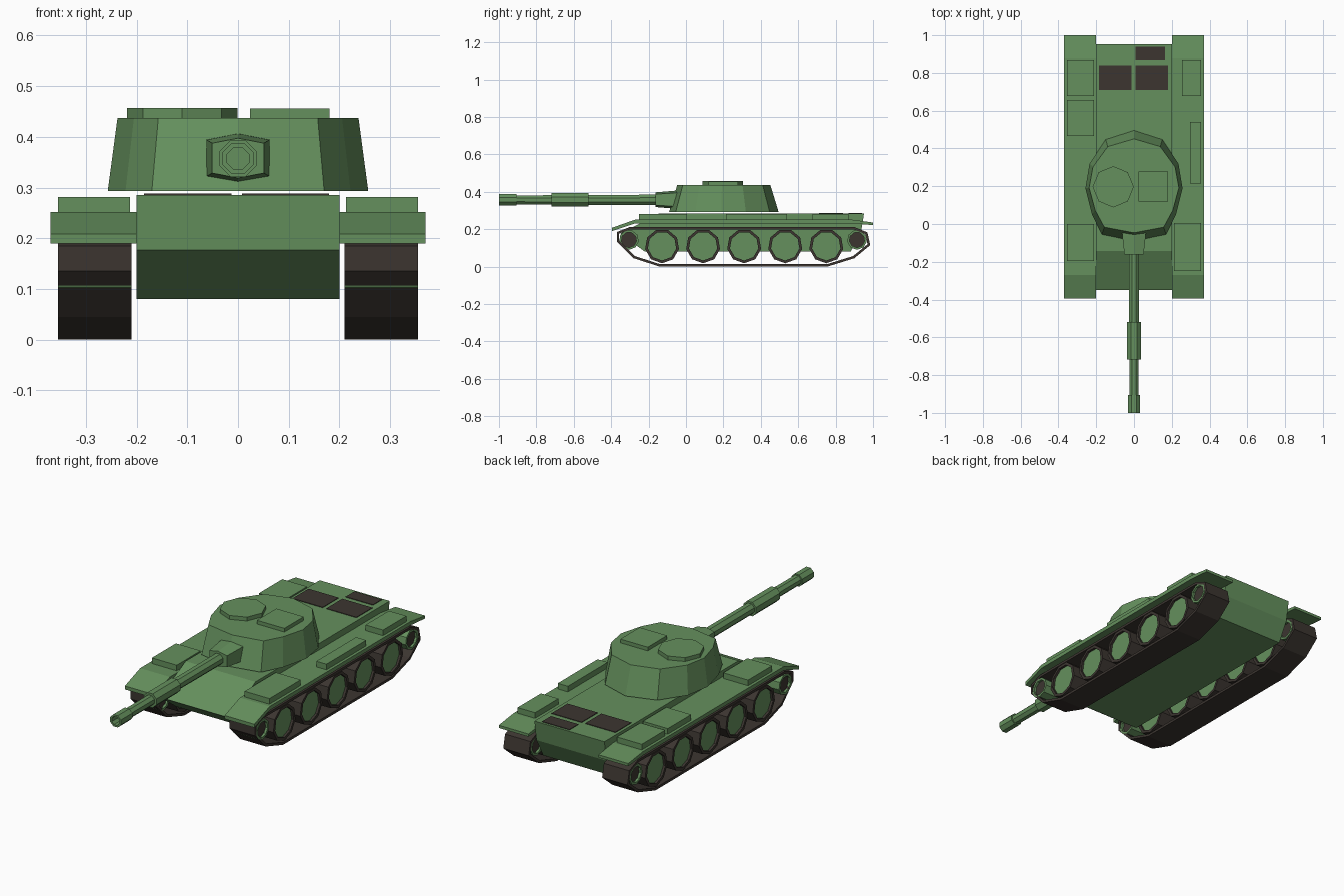
import bpy, bmesh
from math import sin, cos, pi, radians
from mathutils import Vector

if "Cube" in bpy.data.objects:
    bpy.data.objects.remove(bpy.data.objects["Cube"])


def material(name, rgb):
    m = bpy.data.materials.new(name)
    m.diffuse_color = (*rgb, 1)
    m.use_nodes = True
    m.node_tree.nodes["Principled BSDF"].inputs["Base Color"].default_value = m.diffuse_color
    return m


GREEN = material("green_paint", (0.13, 0.28, 0.11))
DARK = material("dark_metal", (0.045, 0.036, 0.03))


def loft(name, rings, mat, cap=True, closed=False):
    """Skin a list of equally sized point rings; cap the ends or close into a loop."""
    bm = bmesh.new()
    vs = [[bm.verts.new(p) for p in r] for r in rings]
    n = len(vs[0])
    for a, b in zip(vs, vs[1:] + (vs[:1] if closed else [])):
        for i in range(n):
            j = (i + 1) % n
            bm.faces.new((a[i], a[j], b[j], b[i]))
    if cap and not closed:
        bm.faces.new(vs[0])
        bm.faces.new(vs[-1])
    bmesh.ops.recalc_face_normals(bm, faces=bm.faces)
    me = bpy.data.meshes.new(name)
    bm.to_mesh(me)
    bm.free()
    me.materials.append(mat)
    ob = bpy.data.objects.new(name, me)
    bpy.context.collection.objects.link(ob)
    return ob


def box(name, x0, x1, y0, y1, z0, z1, mat=GREEN):
    ring = lambda z: [(x0, y0, z), (x1, y0, z), (x1, y1, z), (x0, y1, z)]
    return loft(name, [ring(z0), ring(z1)], mat)


def extrude_x(name, prof, x0, x1, mat=GREEN):
    return loft(name, [[(x, y, z) for y, z in prof] for x in (x0, x1)], mat)


def circle(r, n, start):
    return [(r * cos(start + 2 * pi * i / n), r * sin(start + 2 * pi * i / n)) for i in range(n)]


def lathe_x(name, steps, y, z, n, mat, start=-pi / 2, closed=False):
    """Polygonal turning about an x axis; steps are (x, radius)."""
    return loft(name, [[(x, y + a, z + b) for a, b in circle(r, n, start)] for x, r in steps],
                mat, closed=closed)


# Hull
extrude_x("hull", [(-0.35, 0.177), (-0.143, 0.285), (0.952, 0.285), (0.935, 0.18),
                   (0.88, 0.08), (-0.22, 0.08)], -0.2, 0.2)

# Engine deck grilles
for i, (x0, x1, y0, y1) in enumerate([(-0.185, -0.013, 0.71, 0.84), (0.008, 0.18, 0.71, 0.84),
                                      (0.008, 0.164, 0.868, 0.94)]):
    box(f"engine_grille_{i}", x0, x1, y0, y1, 0.28, 0.288, DARK)

# Running gear outline (y, z), outer and inner edge of the track band
outer = [(-0.37, 0.185), (-0.37, 0.135), (-0.28, 0.045), (-0.14, 0.0), (0.755, 0.0), (0.90, 0.045),
         (0.985, 0.115), (0.97, 0.183), (0.90, 0.212), (-0.30, 0.212)]


def inset(pts, t):
    """Offset a counter-clockwise outline inward by t."""
    out = []
    for i, p in enumerate(pts):
        p, a, b = Vector(p), Vector(pts[i - 1]), Vector(pts[(i + 1) % len(pts)])
        d0, d1 = (p - a).normalized(), (b - p).normalized()
        n0, n1 = Vector((-d0.y, d0.x)), Vector((-d1.y, d1.x))
        out.append(p + (n0 + n1) * t / (1 + n0.dot(n1)))
    return out


inner = inset(outer, 0.013)
fender = [(-0.395, 0.19), (-0.395, 0.208), (-0.27, 0.252), (0.88, 0.252), (1.0, 0.236),
          (1.0, 0.222), (0.88, 0.232), (-0.27, 0.232)]

for s, side in ((-1, "left"), (1, "right")):
    a, b = s * 0.21, s * 0.355
    # Track band
    loft(f"{side}_track", [[(a, *o), (b, *o), (b, *i), (a, *i)] for o, i in zip(outer, inner)],
         DARK, closed=True)
    # Fender with drooping ends
    extrude_x(f"{side}_fender", fender, s * 0.2, s * 0.37)
    # Road wheels: dark tyre around a recessed green disc
    for k in range(5):
        y = -0.128 + 0.2195 * k
        lathe_x(f"{side}_tyre_{k}", [(a, 0.092), (b, 0.092), (b, 0.077), (a, 0.077)],
                y, 0.11, 9, DARK, closed=True)
        lathe_x(f"{side}_wheel_disc_{k}", [(s * 0.222, 0.078), (s * 0.343, 0.078)],
                y, 0.11, 9, GREEN)
    # Idler and drive wheels: green rim around a recessed dark hub
    for y, part in ((-0.305, "idler"), (0.914, "drive")):
        lathe_x(f"{side}_{part}_rim", [(a, 0.053), (b, 0.053), (b, 0.041), (a, 0.041)],
                y, 0.143, 9, GREEN, closed=True)
        lathe_x(f"{side}_{part}_hub", [(s * 0.222, 0.042), (s * 0.343, 0.042)],
                y, 0.143, 9, DARK)

# Stowage boxes on the fenders
for i, (x0, x1, y0, y1) in enumerate([
        (-0.355, -0.213, 0.677, 0.868), (-0.355, -0.213, 0.465, 0.656), (-0.355, -0.213, -0.196, 0.0),
        (0.255, 0.355, 0.677, 0.868), (0.297, 0.355, 0.215, 0.54), (0.213, 0.355, -0.25, 0.005)]):
    box(f"stowage_box_{i}", x0, x1, y0, y1, 0.245, 0.281)

# Turret
half = [(0.17, -0.055), (0.222, 0.05), (0.257, 0.19), (0.235, 0.32), (0.15, 0.447)]
plan = [(0, -0.09)] + half + [(0, 0.495)] + [(-x, y) for x, y in reversed(half)]
loft("turret", [[(x, y, 0.293) for x, y in plan],
                [(x * 0.925, 0.2 + (y - 0.2) * 0.85, 0.437) for x, y in plan]], GREEN)

# Cupola and hatch
loft("cupola", [[(-0.11 + x, 0.197 + y, z) for x, y in circle(0.109, 8, 0)] for z in (0.43, 0.457)], GREEN)
box("hatch", 0.024, 0.181, 0.12, 0.278, 0.43, 0.456)

# Gun mantlet, tapering forward
hexagon = [(0, 0.048), (0.062, 0.036), (0.062, -0.036), (0, -0.048), (-0.062, -0.036), (-0.062, 0.036)]
loft("mantlet", [[(x * k, y, 0.358 + z * k) for x, z in hexagon]
                 for y, k in ((-0.02, 1.02), (-0.06, 1.0), (-0.162, 0.82))], GREEN)

# Gun barrel with sleeve, muzzle collar and hollow bore
steps = [(-0.10, 0.03), (-0.52, 0.029), (-0.52, 0.039), (-0.718, 0.039), (-0.718, 0.027),
         (-0.905, 0.026), (-0.905, 0.033), (-1.0, 0.033), (-1.0, 0.023), (-0.93, 0.023)]
loft("gun_barrel", [[(x, y, 0.357 + z) for x, z in circle(r, 8, pi / 8)] for y, r in steps], GREEN)
